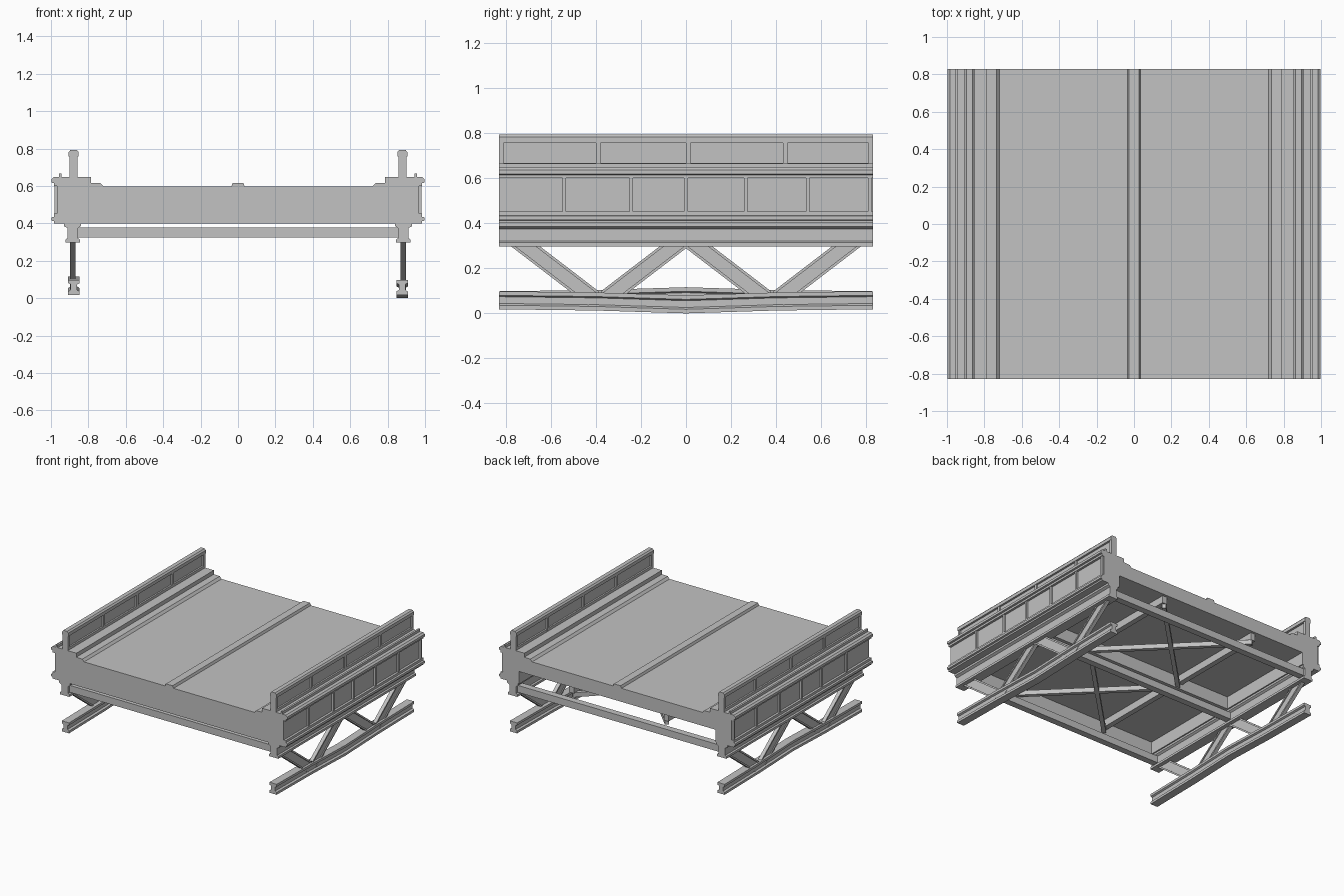
import bpy, bmesh, math
from mathutils import Matrix, Vector

old = bpy.data.objects.get("Cube")
if old:
    bpy.data.objects.remove(old)

GREY = (0.54, 0.54, 0.54, 1.0)
steel = bpy.data.materials.new("grey_steel")
steel.use_nodes = True
steel.diffuse_color = GREY
steel.node_tree.nodes["Principled BSDF"].inputs["Base Color"].default_value = GREY

END = 0.83  # half length of the section


def finish(name, bm):
    bmesh.ops.recalc_face_normals(bm, faces=bm.faces)
    mesh = bpy.data.meshes.new(name)
    bm.to_mesh(mesh)
    bm.free()
    mesh.materials.append(steel)
    obj = bpy.data.objects.new(name, mesh)
    bpy.context.collection.objects.link(obj)
    return obj


def box(name, x0, x1, y0, y1, z0, z1):
    bm = bmesh.new()
    size = Matrix.Diagonal((x1 - x0, y1 - y0, z1 - z0, 1))
    centre = Matrix.Translation(((x0 + x1) / 2, (y0 + y1) / 2, (z0 + z1) / 2))
    bmesh.ops.create_cube(bm, size=1, matrix=centre @ size)
    return finish(name, bm)


def add_beam(bm, a, b, width, depth, side):
    """Box from a to b; width runs along side, depth across it."""
    a, b = Vector(a), Vector(b)
    along = (b - a).normalized()
    side = Vector(side)
    side = (side - along * side.dot(along)).normalized()
    turn = Matrix((side, along, side.cross(along))).transposed().to_4x4()
    size = Matrix.Diagonal((width, (b - a).length, depth, 1))
    bmesh.ops.create_cube(bm, size=1, matrix=Matrix.Translation((a + b) / 2) @ turn @ size)


def extrude(name, profile, sections):
    """Sweep an x-z profile through (y, lift) sections."""
    bm = bmesh.new()
    rings = [[bm.verts.new((x, y, z + lift)) for x, z in profile] for y, lift in sections]
    n = len(profile)
    for r, s in zip(rings, rings[1:]):
        for i in range(n):
            bm.faces.new((r[i], r[(i + 1) % n], s[(i + 1) % n], s[i]))
    bm.faces.new(rings[0])
    bm.faces.new(rings[-1])
    return finish(name, bm)


STRAIGHT = [(-END, 0), (END, 0)]

# Deck, its centre ridge and the floor beams below
box("deck_slab", -0.84, 0.84, -END, END, 0.495, 0.598)
extrude("centre_ridge", [(-0.037, 0.595), (-0.028, 0.616), (0.028, 0.616), (0.037, 0.595)], STRAIGHT)
box("front_floor_beam", -0.84, 0.84, -END, -0.8, 0.4, 0.5)
box("middle_floor_beam", -0.84, 0.84, -0.02, 0.02, 0.4, 0.5)

# Cross struts between the lower chords
for name, y in (("front", -0.79), ("middle", 0), ("rear", 0.79)):
    box(name + "_strut", -0.86, 0.86, y - 0.025, y + 0.025, 0.325, 0.378)

# Stringers and cross bracing under the deck
for name, x in (("right", -0.4), ("left", 0.4)):
    box(name + "_stringer", x - 0.02, x + 0.02, -0.81, 0.81, 0.44, 0.5)
bracing = bmesh.new()
for y0 in (-0.8, 0.0):
    for s in (-1, 1):
        add_beam(bracing, (-0.4 * s, y0, 0.425), (0.4 * s, y0 + 0.8, 0.425), 0.03, 0.035, (1, 0, 0))
finish("deck_bracing", bracing)

GIRDER = [(0.83, 0.4), (0.985, 0.4), (0.985, 0.412), (0.998, 0.415), (0.998, 0.432),
          (0.985, 0.435), (0.985, 0.453), (0.967, 0.453), (0.967, 0.6), (0.985, 0.6),
          (0.985, 0.615), (0.998, 0.618), (0.998, 0.636), (0.985, 0.647), (0.785, 0.647),
          (0.785, 0.617), (0.735, 0.615), (0.718, 0.596), (0.83, 0.596)]
CHORD = [(0.84, 0.4), (0.84, 0.385), (0.855, 0.375), (0.855, 0.32), (0.845, 0.314),
         (0.845, 0.297), (0.922, 0.297), (0.922, 0.314), (0.912, 0.32), (0.912, 0.375),
         (0.93, 0.385), (0.93, 0.4)]
RAIL = [(0.853, 0.757), (0.905, 0.757), (0.905, 0.782), (0.895, 0.793), (0.863, 0.793), (0.853, 0.782)]
BOTTOM = [(0.847, 0.018), (0.908, 0.018), (0.908, 0.036), (0.895, 0.044), (0.895, 0.074),
          (0.908, 0.08), (0.908, 0.098), (0.847, 0.098), (0.847, 0.08), (0.86, 0.074),
          (0.86, 0.044), (0.847, 0.036)]

for side, s in (("right", -1), ("left", 1)):
    def mirrored(profile):
        return [(x * s, z) for x, z in profile]

    def slab(name, x0, x1, *rest):
        return box(side + name, *sorted((x0 * s, x1 * s)), *rest)

    # Side girder, its stiffeners and the lower chord
    extrude(side + "_girder", mirrored(GIRDER), STRAIGHT)
    extrude(side + "_upper_chord", mirrored(CHORD), STRAIGHT)
    slab("_edge_strip", 0.943, 0.958, -END, END, 0.64, 0.666)
    for i, y in enumerate((-0.54, -0.243, 0, 0.265, 0.54, 0.815)):
        slab("_stiffener_%d" % i, 0.96, 0.981, y - 0.008, y + 0.008, 0.45, 0.603)

    # Railing with recessed panels
    extrude(side + "_handrail", mirrored(RAIL), STRAIGHT)
    slab("_rail_panel", 0.87, 0.89, -END, END, 0.64, 0.76)
    slab("_rail_kerb", 0.858, 0.902, -END, END, 0.64, 0.667)
    for i, y in enumerate((-0.82, -0.39, 0.01, 0.44, 0.82)):
        slab("_rail_post_%d" % i, 0.857, 0.902, y - 0.01, y + 0.01, 0.65, 0.76)

    # Bottom chord, bent slightly at mid span
    bend = 0.018 * -s
    extrude(side + "_bottom_chord", mirrored(BOTTOM),
            [(-END, 0), (-0.4, bend * 0.3), (0, bend), (0.4, bend * 0.3), (END, 0)])

    # Diagonals with a thin web and two flanges, ends buried in the chords
    truss = bmesh.new()
    for foot, top in ((-0.41, -0.755), (-0.355, -0.01), (0.355, 0.01), (0.41, 0.755)):
        a, b = Vector((0.883 * s, foot, 0.066)), Vector((0.883 * s, top, 0.33))
        across = (b - a).cross(Vector((1, 0, 0))).normalized() * 0.033
        add_beam(truss, a, b, 0.014, 0.066, (1, 0, 0))
        for k in (-1, 1):
            add_beam(truss, a + across * k, b + across * k, 0.028, 0.012, (1, 0, 0))
    finish(side + "_diagonals", truss)
